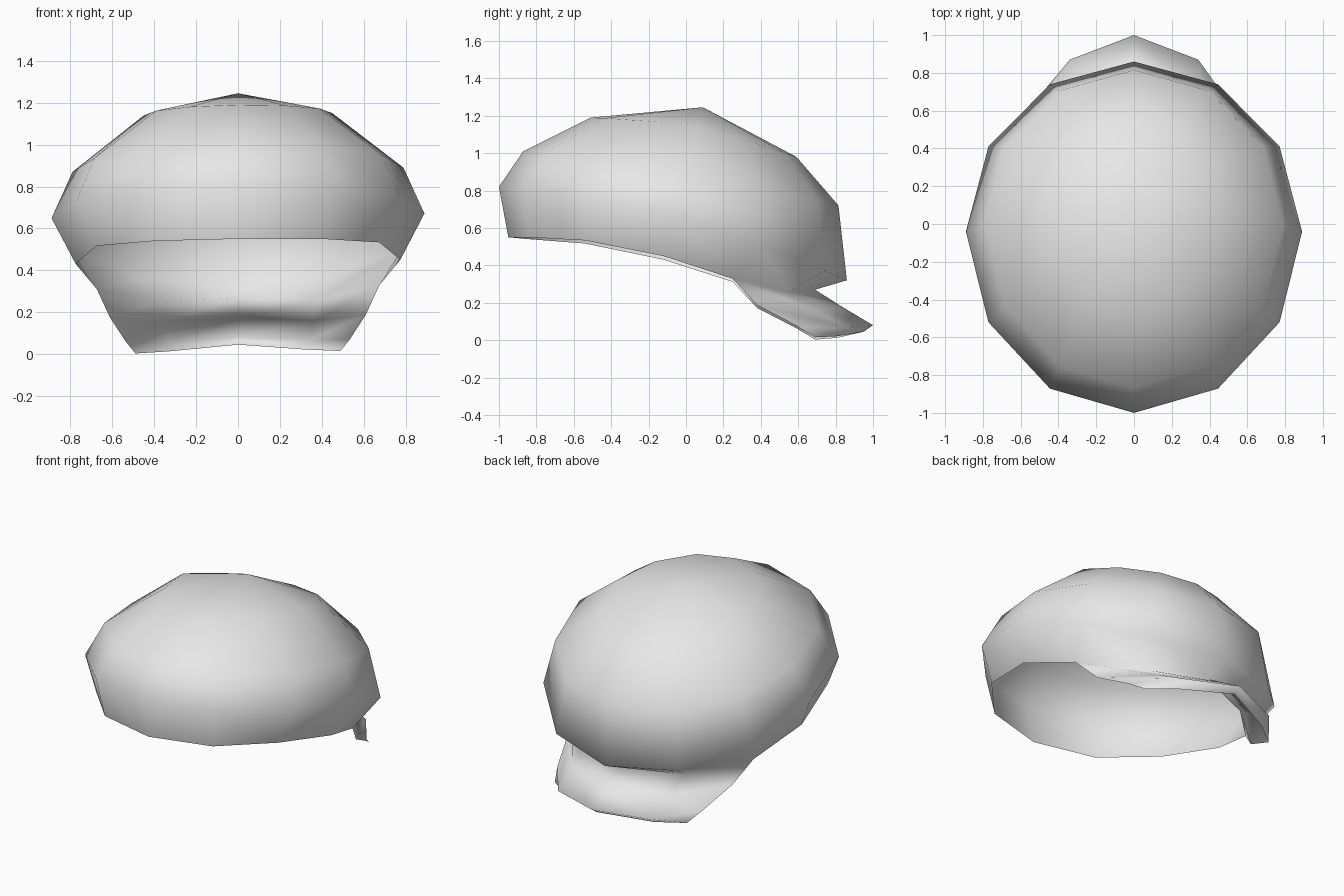
import bpy, bmesh
from math import sin, cos, radians

old = bpy.data.objects.get("Cube")
if old:
    bpy.data.objects.remove(old)

grey = bpy.data.materials.new("light_grey")
grey.use_nodes = True
grey.diffuse_color = (0.8, 0.8, 0.8, 1)
grey.node_tree.nodes["Principled BSDF"].inputs["Base Color"].default_value = (0.8, 0.8, 0.8, 1)

SIDES = 12
ROLL = 0.0125  # slight sideways lean of the whole shell

bm = bmesh.new()


def vert(x, y, z):
    return bm.verts.new((x, y, z + ROLL * x))


def dome_ring(front, side, back):
    """Ring from its front (y, z), side (x, y, z) and back (y, z) points."""
    ring = []
    for i in range(SIDES):
        a = radians(360 / SIDES * i)
        c = cos(a)
        end = front if c > 0 else back
        k = abs(c)
        ring.append(vert(side[0] * sin(a),
                         side[1] + (end[0] - side[1]) * k,
                         side[2] + (end[1] - side[2]) * k))
    return ring


def mirrored(half):
    """Row from the left end to the centre, continued to the right end."""
    return [vert(*p) for p in half] + [vert(-x, y, z) for x, y, z in half[-2::-1]]


def bridge(a, b, closed=False):
    n = len(a)
    for i in range(n if closed else n - 1):
        j = (i + 1) % n
        bm.faces.new((a[i], b[i], b[j], a[j]))


# Dome, from the crown down to the widest ring
crown = vert(0, 0.09, 1.245)
rings = [
    dome_ring((-0.51, 1.19), (0.45, 0.06, 1.145), (0.59, 0.98)),
    dome_ring((-0.87, 1.01), (0.79, 0.0, 0.88), (0.815, 0.72)),
    dome_ring((-1.0, 0.82), (0.89, -0.04, 0.66), (0.86, 0.32)),
]

# Open rim, tucked under at the back
rim = mirrored([(0, -0.95, 0.55), (0.4, -0.84, 0.545), (0.675, -0.54, 0.525),
                (0.775, -0.12, 0.44), (0.675, 0.25, 0.32), (0.38, 0.55, 0.25),
                (0, 0.69, 0.27)])
bm.verts.remove(rim.pop())
rings.append(rim)

for i in range(SIDES):
    bm.faces.new((crown, rings[0][i], rings[0][(i + 1) % SIDES]))
for upper, lower in zip(rings, rings[1:]):
    bridge(upper, lower, closed=True)

# Back flap flaring out from the rim, with its lip curled under
flap = [
    rim[4:9],
    mirrored([(0.61, 0.38, 0.18), (0.36, 0.69, 0.155), (0, 0.84, 0.175)]),
    mirrored([(0.535, 0.60, 0.065), (0.34, 0.87, 0.06), (0, 1.0, 0.08)]),
    mirrored([(0.49, 0.69, 0.009), (0.33, 0.81, 0.017), (0, 0.95, 0.045)]),
]
for upper, lower in zip(flap, flap[1:]):
    bridge(upper, lower)

bmesh.ops.recalc_face_normals(bm, faces=bm.faces[:])
bm.normal_update()
if sum(f.normal.z for f in crown.link_faces) < 0:
    bmesh.ops.reverse_faces(bm, faces=bm.faces[:])
for f in bm.faces:
    f.smooth = True

mesh = bpy.data.meshes.new("cap_shell")
bm.to_mesh(mesh)
bm.free()
mesh.materials.append(grey)
shell = bpy.data.objects.new("cap_shell", mesh)
bpy.context.collection.objects.link(shell)
